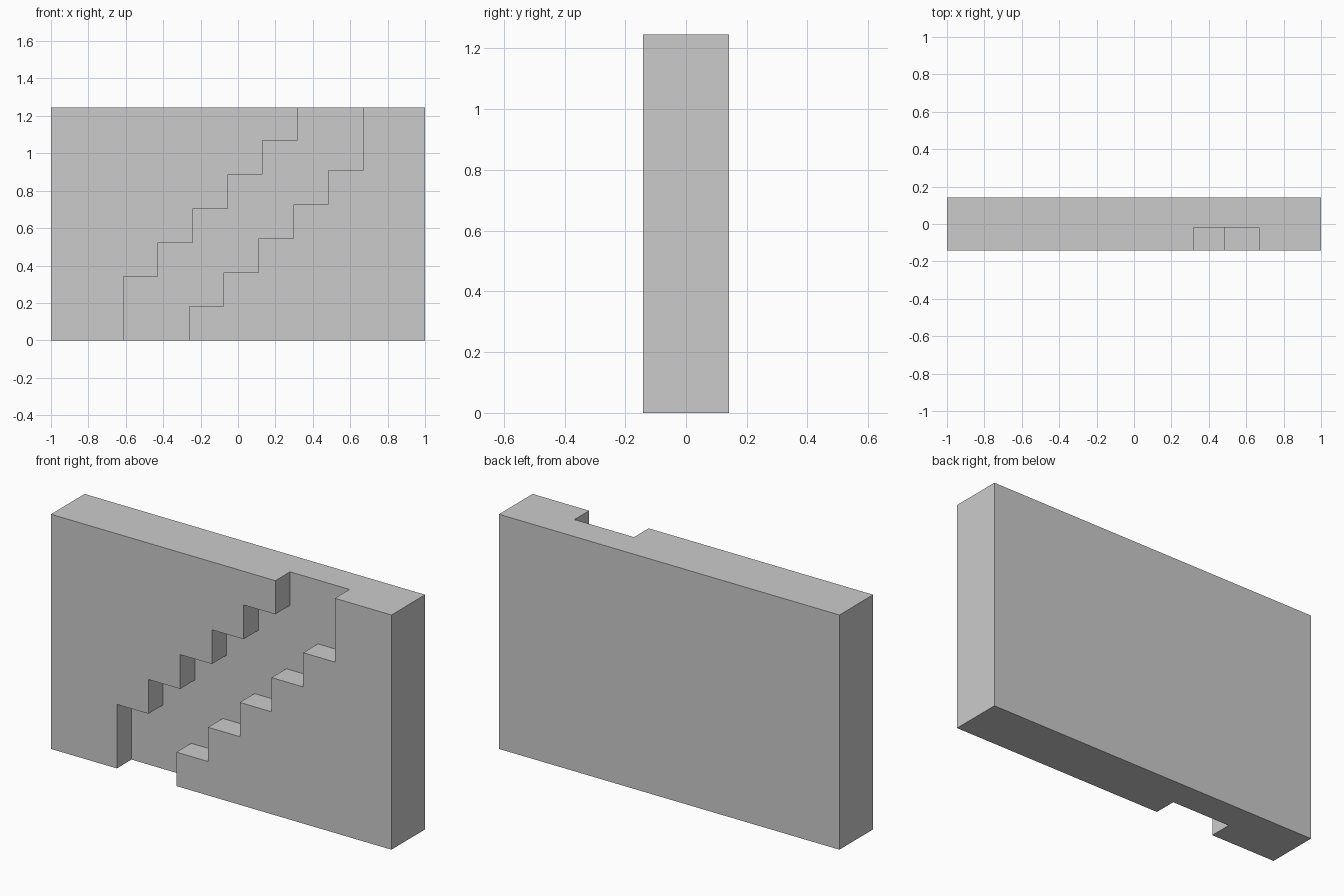
import bpy, bmesh

if "Cube" in bpy.data.objects:
    bpy.data.objects.remove(bpy.data.objects["Cube"])

HEIGHT, HALF_DEPTH = 1.246, 0.141
FLOOR_Y = -0.018              # back face of the recess
RUN, RISE, STEPS = 0.1862, 0.1818, 5


def prism(name, profile, y0, y1):
    """Extrude an x-z outline from y0 to y1."""
    bm = bmesh.new()
    face = bm.faces.new([bm.verts.new((x, y0, z)) for x, z in profile])
    out = bmesh.ops.extrude_face_region(bm, geom=[face])
    verts = [v for v in out["geom"] if isinstance(v, bmesh.types.BMVert)]
    bmesh.ops.translate(bm, verts=verts, vec=(0, y1 - y0, 0))
    bmesh.ops.recalc_face_normals(bm, faces=bm.faces)
    mesh = bpy.data.meshes.new(name)
    bm.to_mesh(mesh)
    bm.free()
    obj = bpy.data.objects.new(name, mesh)
    bpy.context.collection.objects.link(obj)
    return obj


def stair_line(x, z):
    """Stepped edge running from below the wall to above it."""
    pts = [(x, -0.1)]
    for i in range(STEPS):
        level = z + i * RISE
        pts += [(x + i * RUN, level), (x + (i + 1) * RUN, level)]
    return pts + [(x + STEPS * RUN, HEIGHT + 0.1)]


# Wall slab
wall = prism("wall", [(-1, 0), (1, 0), (1, HEIGHT), (-1, HEIGHT)],
             -HALF_DEPTH, HALF_DEPTH)

# Stair-shaped recess, open at the top, bottom and front
outline = stair_line(-0.263, 0.18) + stair_line(-0.613, 0.34)[::-1]
cutter = prism("stair_recess_cutter", outline, -0.3, FLOOR_Y)

cut = wall.modifiers.new("stair_recess", "BOOLEAN")
cut.operation = "DIFFERENCE"
cut.solver = "EXACT"
cut.object = cutter

# Apply the cut and remove the helper
bpy.context.view_layer.objects.active = wall
wall.select_set(True)
bpy.ops.object.modifier_apply(modifier=cut.name)
bpy.data.objects.remove(cutter)
